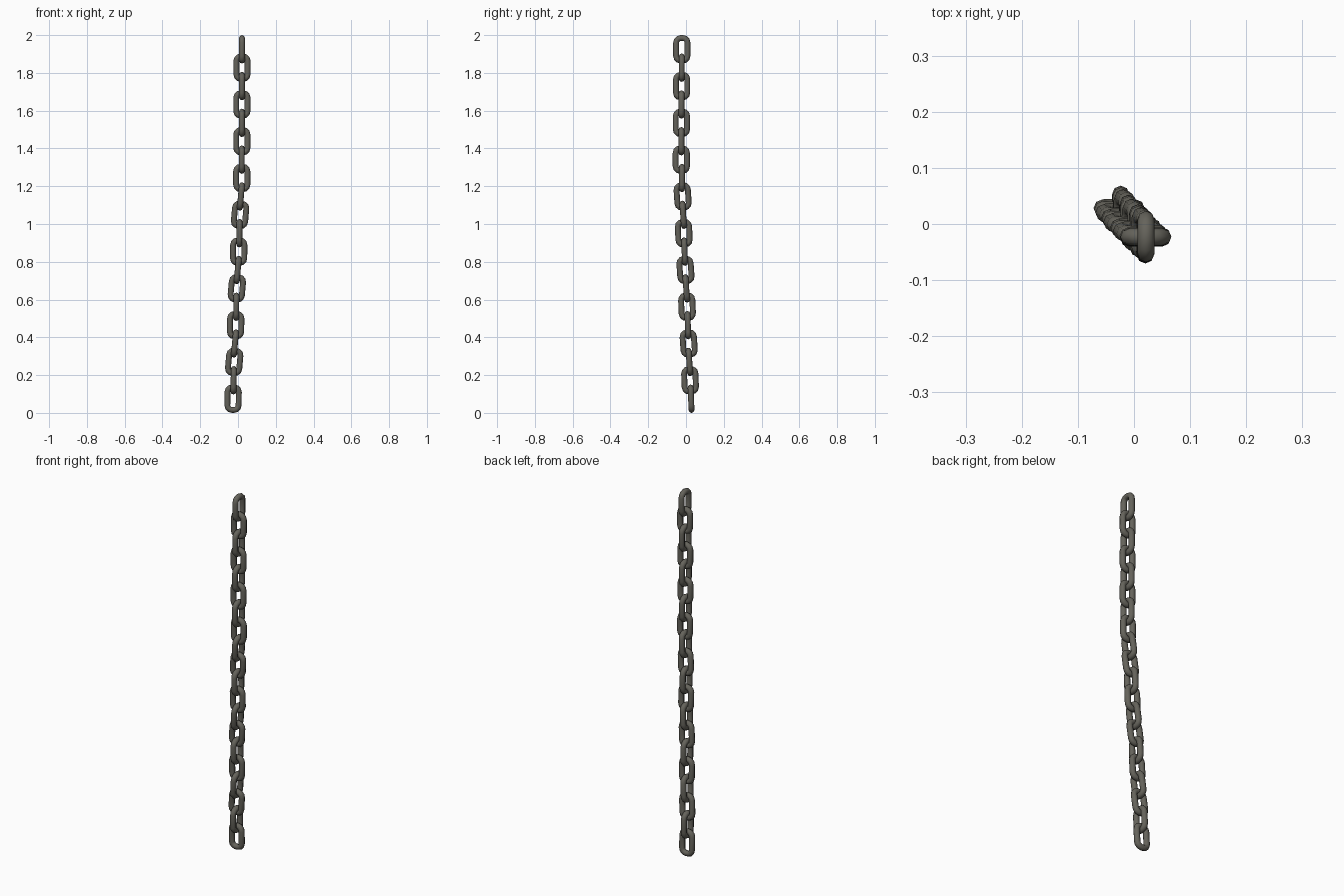
import bpy, bmesh, math
from mathutils import Vector, Matrix

if "Cube" in bpy.data.objects:
    bpy.data.objects.remove(bpy.data.objects["Cube"])

COUNT, HALF_L, HALF_W, R, CORNER = 20, 0.0752, 0.0455, 0.0155, 0.024
SIDES, ARC = 8, 3

mat = bpy.data.materials.new("dark_iron")
mat.diffuse_color = (0.13, 0.125, 0.105, 1)
mat.use_nodes = True
mat.node_tree.nodes["Principled BSDF"].inputs["Base Color"].default_value = mat.diffuse_color


def lerp(table, z):
    for (z0, v0), (z1, v1) in zip(table, table[1:]):
        if z <= z1:
            return v0 + (v1 - v0) * (z - z0) / (z1 - z0)
    return table[-1][1]


# One link: round section swept round a rounded rectangle in the XZ plane
def link_mesh():
    bm = bmesh.new()
    w, l = HALF_W - R, HALF_L - R
    rings = []
    for cx, cz, start in ((1, 1, 0), (-1, 1, 90), (-1, -1, 180), (1, -1, 270)):
        for i in range(ARC + 1):
            a = math.radians(start + 90 * i / ARC)
            out = Vector((math.cos(a), 0, math.sin(a)))
            c = Vector((cx * (w - CORNER), 0, cz * (l - CORNER))) + out * CORNER
            ring = []
            for k in range(SIDES):
                t = 2 * math.pi * k / SIDES
                ring.append(bm.verts.new(c + out * R * math.cos(t)
                                         + Vector((0, R * math.sin(t), 0))))
            rings.append(ring)
    for i, a in enumerate(rings):
        b = rings[(i + 1) % len(rings)]
        for k in range(SIDES):
            m = (k + 1) % SIDES
            bm.faces.new((a[k], a[m], b[m], b[k])).smooth = True
    bmesh.ops.recalc_face_normals(bm, faces=bm.faces)
    me = bpy.data.meshes.new("chain_link")
    bm.to_mesh(me)
    bm.free()
    me.materials.append(mat)
    return me


# Sway of the hanging chain
X_PATH = [(0, -0.027), (0.08, -0.026), (0.275, -0.02), (0.475, -0.012), (0.665, -0.006),
          (0.86, 0.004), (1.05, 0.011), (1.245, 0.02), (2, 0.0215)]
Y_PATH = [(0, 0.031), (0.18, 0.021), (0.375, 0.014), (0.57, 0.005), (0.76, -0.003),
          (0.955, -0.012), (1.15, -0.018), (1.345, -0.025), (2, -0.022)]

# Links alternate by a quarter turn; every other pair in the lower part leans more
mesh = link_mesh()
for n in range(COUNT):
    z = HALF_L + n * (2 - 2 * HALF_L) / (COUNT - 1)
    sx = sy = 0.0
    if n < 12:
        sx, sy = (0.09, -0.07) if n % 4 in (2, 3) else (0.015, -0.04)
    axis = Vector((sx, sy, 1)).normalized()
    tilt = Vector((0, 0, 1)).rotation_difference(axis).to_matrix().to_4x4()
    spin = Matrix.Rotation(math.pi / 2 * (n % 2), 4, 'Z')
    ob = bpy.data.objects.new(f"chain_link_{n + 1:02d}", mesh)
    ob.matrix_world = Matrix.Translation((lerp(X_PATH, z), lerp(Y_PATH, z), z)) @ tilt @ spin
    bpy.context.collection.objects.link(ob)
